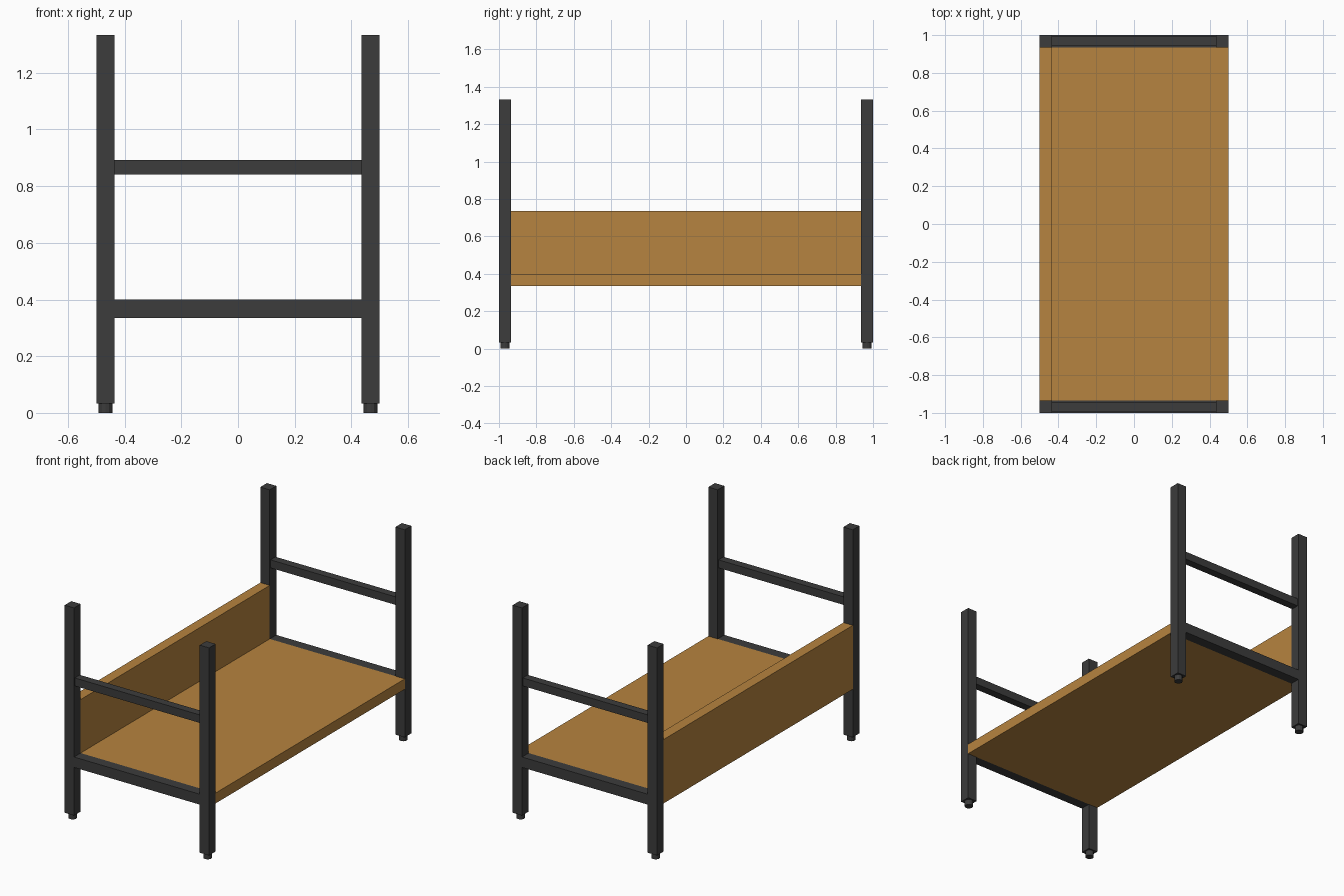
import bpy, bmesh, math

if "Cube" in bpy.data.objects:
    bpy.data.objects.remove(bpy.data.objects["Cube"])

T = 0.065          # post thickness
X, Y = 0.5, 1.0    # half width, half length


def material(name, color):
    m = bpy.data.materials.new(name)
    m.diffuse_color = color
    m.use_nodes = True
    m.node_tree.nodes["Principled BSDF"].inputs["Base Color"].default_value = m.diffuse_color
    return m


METAL = material("dark_metal", (0.045, 0.045, 0.045, 1))
WOOD = material("wood", (0.47, 0.23, 0.05, 1))


def finish(name, bm, mat):
    bmesh.ops.recalc_face_normals(bm, faces=bm.faces)
    me = bpy.data.meshes.new(name)
    bm.to_mesh(me)
    bm.free()
    me.materials.append(mat)
    ob = bpy.data.objects.new(name, me)
    bpy.context.collection.objects.link(ob)
    return ob


def box(name, lo, hi, mat):
    bm = bmesh.new()
    bmesh.ops.create_cube(bm, size=1)
    for v in bm.verts:
        v.co = [lo[i] + (v.co[i] + 0.5) * (hi[i] - lo[i]) for i in range(3)]
    return finish(name, bm, mat)


for sy, end in ((-1, "front"), (1, "back")):
    yc = sy * (Y - T / 2)
    for sx, side in ((-1, "left"), (1, "right")):
        xc = sx * (X - T / 2)
        # corner post
        box(f"{end}_{side}_post", (xc - T / 2, yc - T / 2, 0.034),
            (xc + T / 2, yc + T / 2, 1.333), METAL)
        # round foot under the post
        bm = bmesh.new()
        bmesh.ops.create_cone(bm, cap_ends=True, segments=12, radius1=0.025,
                              radius2=0.025, depth=0.034)
        foot = finish(f"{end}_{side}_foot", bm, METAL)
        foot.location = (xc, yc, 0.017)
    # rails between the posts
    box(f"{end}_lower_rail", (-X + T, yc - T / 2, 0.335),
        (X - T, yc + T / 2, 0.4), METAL)
    box(f"{end}_upper_rail", (-X + T, yc - 0.025, 0.842),
        (X - T, yc + 0.025, 0.892), METAL)

# L-shaped base with side board, profile extruded along y
profile = [(-X, 0.335), (X, 0.335), (X, 0.4), (-X + T, 0.4),
           (-X + T, 0.735), (-X, 0.735)]
bm = bmesh.new()
face = bm.faces.new([bm.verts.new((x, -Y + T, z)) for x, z in profile])
ext = bmesh.ops.extrude_face_region(bm, geom=[face], use_keep_orig=True)
bmesh.ops.translate(bm, vec=(0, 2 * (Y - T), 0),
                    verts=[g for g in ext["geom"] if isinstance(g, bmesh.types.BMVert)])
finish("bed_base_and_side_board", bm, WOOD)
